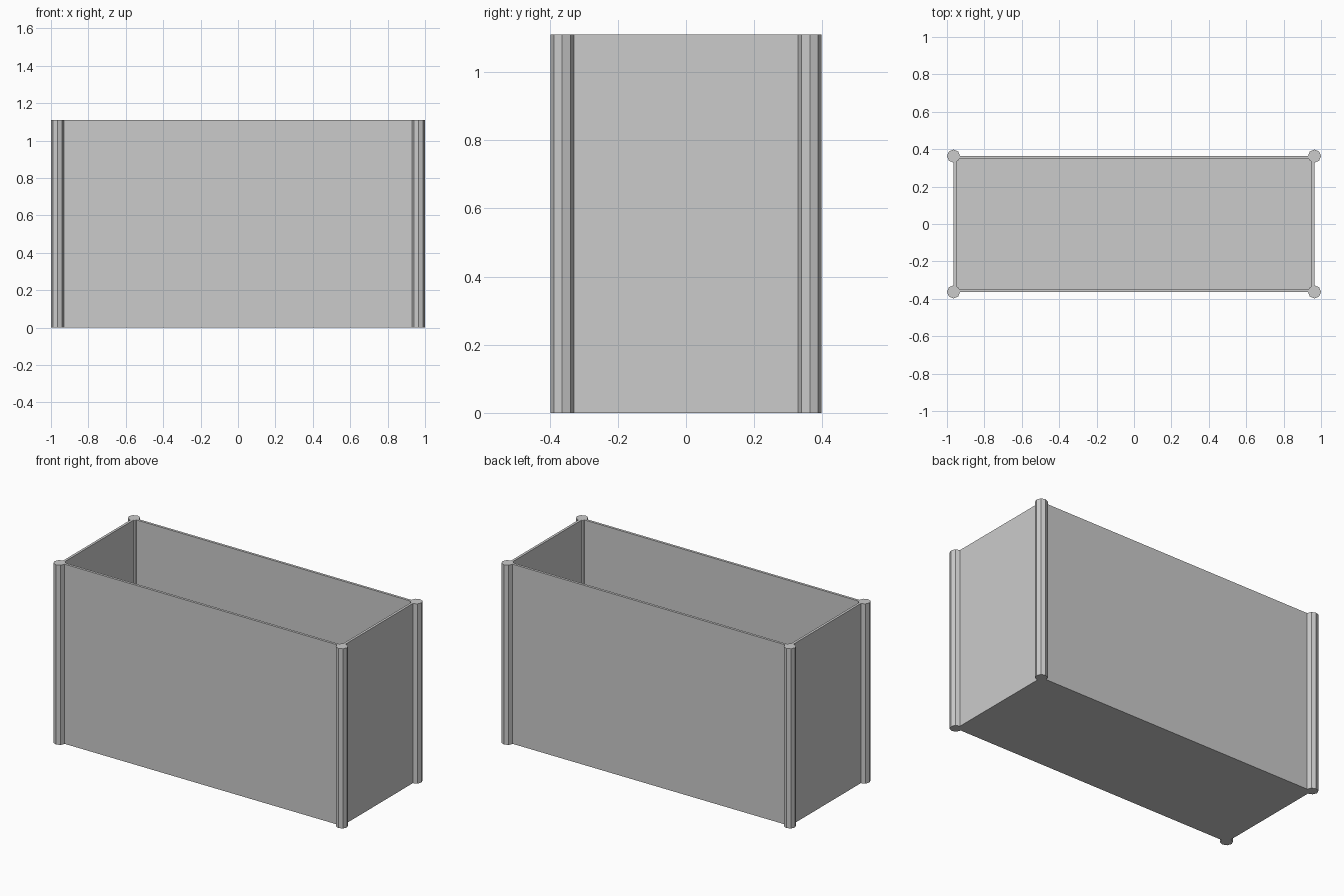
import bpy, bmesh
from mathutils import Vector

if "Cube" in bpy.data.objects:
    bpy.data.objects.remove(bpy.data.objects["Cube"])

HX, HY, H = 0.965, 0.363, 1.11   # outer half sizes and height
WALL = 0.022
POST_R = 0.035


def add_object(name, bm):
    mesh = bpy.data.meshes.new(name)
    bm.to_mesh(mesh)
    bm.free()
    obj = bpy.data.objects.new(name, mesh)
    bpy.context.collection.objects.link(obj)
    return obj


# Open-topped box: inset the top face, then sink it to the floor
bm = bmesh.new()
bmesh.ops.create_cube(bm, size=1)
bmesh.ops.scale(bm, vec=(2 * HX, 2 * HY, H), verts=bm.verts)
bmesh.ops.translate(bm, vec=(0, 0, H / 2), verts=bm.verts)
bm.normal_update()
top = max(bm.faces, key=lambda f: f.calc_center_median().z)
bmesh.ops.inset_region(bm, faces=[top], thickness=WALL)
walls = bmesh.ops.extrude_discrete_faces(bm, faces=[top])
floor = walls["faces"][0]
bmesh.ops.translate(bm, vec=(0, 0, WALL - H), verts=floor.verts)
bmesh.ops.recalc_face_normals(bm, faces=bm.faces)
add_object("planter_box", bm)

# Eight-sided posts centred on the outer corners
for side, sx in (("left", -1), ("right", 1)):
    for end, sy in (("front", -1), ("back", 1)):
        bm = bmesh.new()
        bmesh.ops.create_cone(bm, cap_ends=True, segments=8,
                              radius1=POST_R, radius2=POST_R, depth=H)
        bmesh.ops.translate(bm, vec=(0, 0, H / 2), verts=bm.verts)
        post = add_object(f"{end}_{side}_post", bm)
        post.location = Vector((sx * HX, sy * HY, 0))
